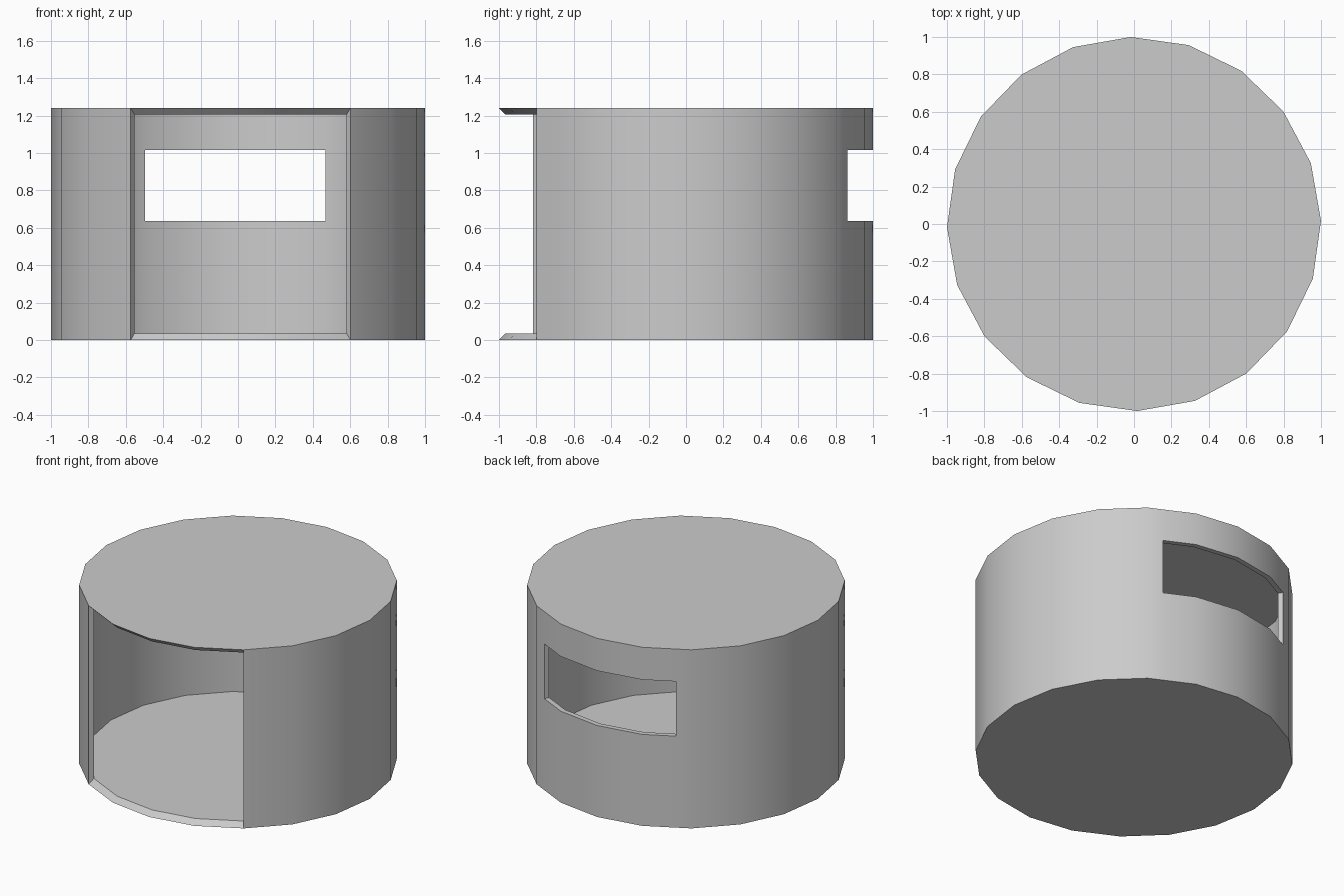
import bpy, bmesh
from math import sin, cos, radians, sqrt

if "Cube" in bpy.data.objects:
    bpy.data.objects.remove(bpy.data.objects["Cube"])

SIDES, HEIGHT, WALL, TURN = 20, 1.24, 0.035, 1
LEVELS = [0, 0.635, 1.015, HEIGHT]
HALF_WIN = 0.5


def plan_outline():
    """Twenty-sided plan with two extra points at the window jambs."""
    step = 360 / SIDES
    pts = [(cos(radians(i * step)), sin(radians(i * step))) for i in range(SIDES)]
    out = []
    for i, (x, y) in enumerate(pts):
        out.append((x, y))
        nx, ny = pts[(i + 1) % SIDES]
        for w in (HALF_WIN, -HALF_WIN):
            if y > 0 and ny > 0 and x > w > nx:
                t = (w - x) / (nx - x)
                out.append((w, y + t * (ny - y)))
    return out


outline = plan_outline()
n = len(outline)
bm = bmesh.new()
c, s = cos(radians(TURN)), sin(radians(TURN))


def shell(scale, inset):
    zs = [LEVELS[0] + inset, *LEVELS[1:-1], LEVELS[-1] - inset]
    return [[bm.verts.new((scale * (x * c - y * s), scale * (x * s + y * c), z))
             for x, y in outline] for z in zs]


def is_open(row, i):
    (x0, y0), (x1, y1) = outline[i], outline[(i + 1) % n]
    mx, my = (x0 + x1) / 2, (y0 + y1) / 2
    doorway = my < 0 and abs(mx) < 0.55
    window = my > 0 and abs(mx) < HALF_WIN and row == 1
    return doorway or window


# Outer and inner skins with floor and roof
outer, inner = shell(1, 0), shell(1 - WALL, WALL)
outer_edges = []
for grid in (outer, inner):
    for row in range(3):
        for i in range(n):
            if not is_open(row, i):
                j = (i + 1) % n
                bm.faces.new((grid[row][i], grid[row][j], grid[row + 1][j], grid[row + 1][i]))
    bm.faces.new(grid[0][::-1])
    bm.faces.new(grid[-1])

# Bevelled rims joining the skins around doorway and window
match = {o: k for ro, rk in zip(outer, inner) for o, k in zip(ro, rk)}
rims = [e for e in bm.edges if e.is_boundary and e.verts[0] in match]
for e in rims:
    a, b = e.verts
    bm.faces.new((a, b, match[b], match[a]))
bmesh.ops.delete(bm, geom=[v for v in bm.verts if not v.link_faces], context='VERTS')
bmesh.ops.recalc_face_normals(bm, faces=bm.faces)

mesh = bpy.data.meshes.new("round_hut")
bm.to_mesh(mesh)
bm.free()
hut = bpy.data.objects.new("round_hut", mesh)
bpy.context.collection.objects.link(hut)

# Smooth walls, sharp rims
bpy.context.view_layer.objects.active = hut
hut.select_set(True)
bpy.ops.object.shade_smooth_by_angle(angle=radians(30))
